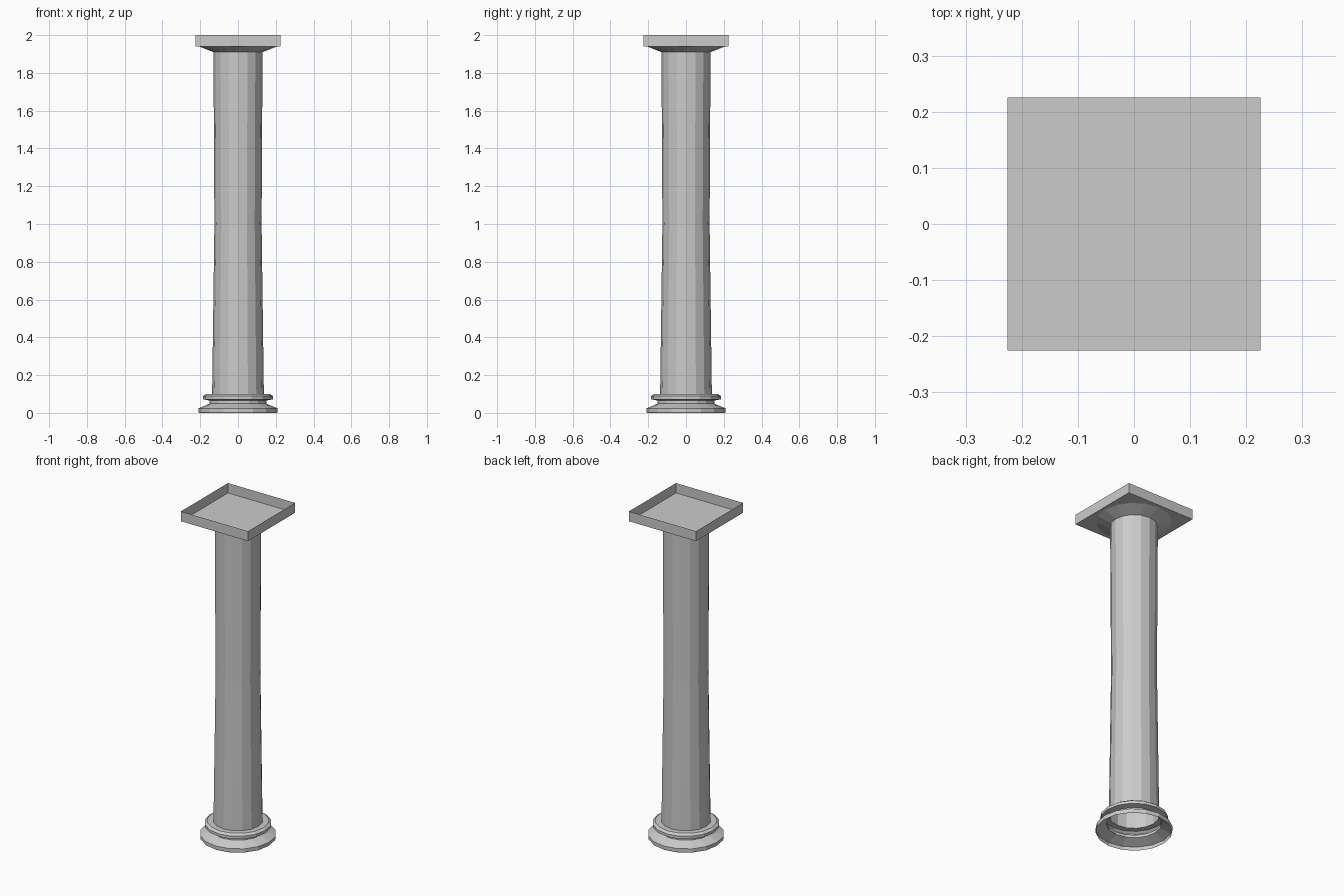
import bpy, bmesh
from math import cos, sin, tau

if "Cube" in bpy.data.objects:
    bpy.data.objects.remove(bpy.data.objects["Cube"])

SIDES = 16


def make_object(name, bm):
    bmesh.ops.recalc_face_normals(bm, faces=bm.faces)
    mesh = bpy.data.meshes.new(name)
    bm.to_mesh(mesh)
    bm.free()
    obj = bpy.data.objects.new(name, mesh)
    bpy.context.collection.objects.link(obj)
    return obj


def lathe(name, profile):
    """Open, flat-faced surface of revolution from (radius, z) points."""
    bm = bmesh.new()
    rings = [[bm.verts.new((r * cos(tau * i / SIDES), r * sin(tau * i / SIDES), z))
              for i in range(SIDES)] for r, z in profile]
    for low, high in zip(rings, rings[1:]):
        for i in range(SIDES):
            j = (i + 1) % SIDES
            bm.faces.new((low[i], low[j], high[j], high[i]))
    return make_object(name, bm)


# Moulded base, open underneath
lathe("base", [(0.207, 0), (0.21, 0.005), (0.21, 0.024), (0.15, 0.049),
               (0.15, 0.065), (0.185, 0.072), (0.185, 0.089),
               (0.17, 0.10), (0.137, 0.10)])

# Slightly waisted shaft
lathe("shaft", [(0.137, 0.10), (0.125, 1.0), (0.13, 1.91)])

# Flared capital under the slab
lathe("capital", [(0.13, 1.91), (0.206, 1.94)])

# Square top slab: floor and four thin walls, open on top
bm = bmesh.new()
bmesh.ops.create_cube(bm, size=1)
for v in bm.verts:
    v.co = (v.co.x * 0.45, v.co.y * 0.45, 1.97 + v.co.z * 0.06)
top = [f for f in bm.faces if f.calc_center_median().z > 1.99]
bmesh.ops.delete(bm, geom=top, context='FACES_ONLY')
make_object("top_slab", bm)
